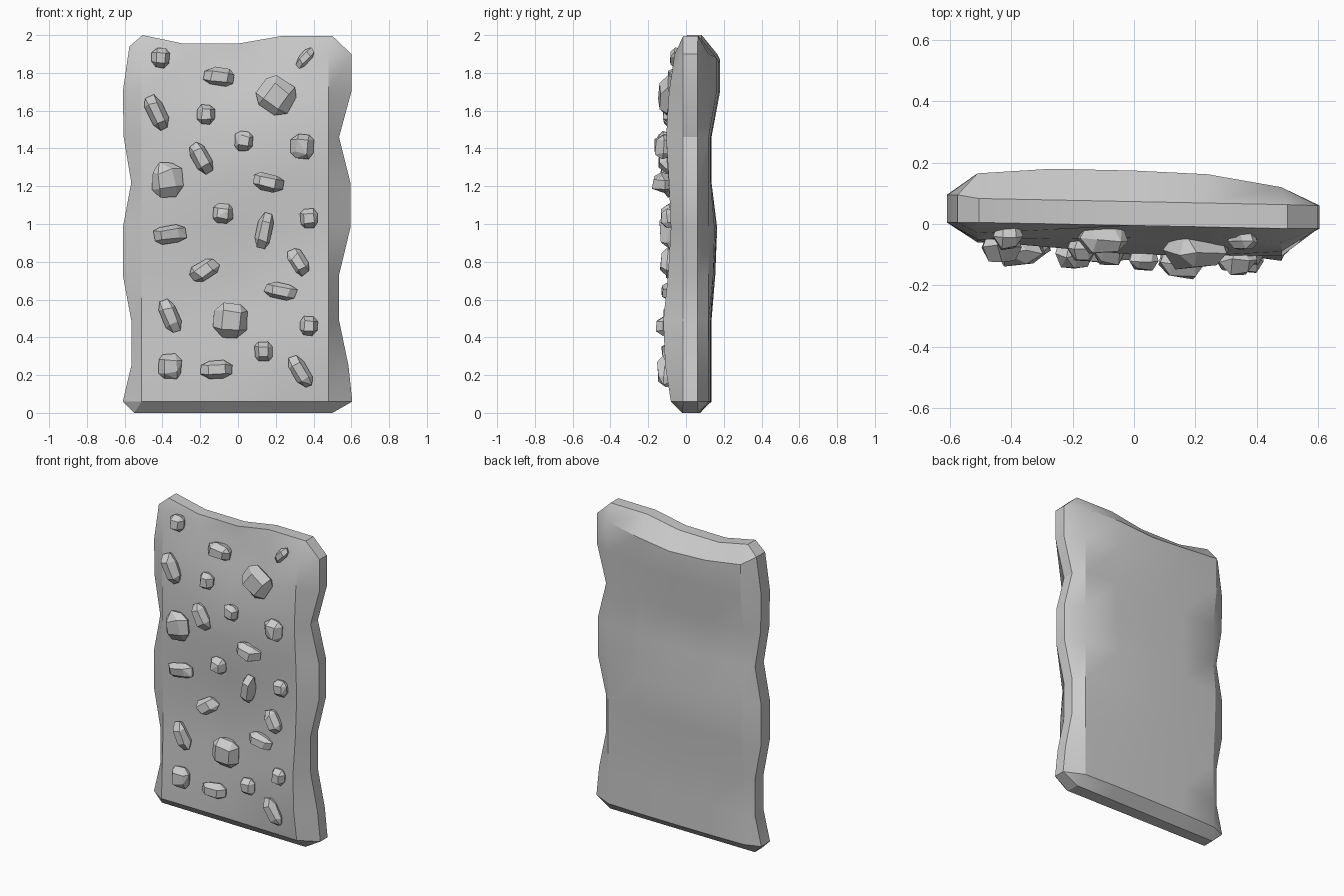
import bpy, bmesh, math, random
from mathutils import Vector, Matrix

if "Cube" in bpy.data.objects:
    bpy.data.objects.remove(bpy.data.objects["Cube"])

random.seed(4)

# Slab profile tables: columns across, rows up
XS = [-0.51, -0.27, 0.0, 0.24, 0.48]
ZS = [0.06, 0.25, 0.49, 0.73, 0.98, 1.22, 1.46, 1.70, 1.90]
LEFT = [-0.61, -0.565, -0.565, -0.61, -0.61, -0.565, -0.605, -0.61, -0.575]
RIGHT = [0.605, 0.585, 0.535, 0.535, 0.595, 0.595, 0.535, 0.60, 0.60]
BACK = [0.135, 0.135, 0.135, 0.155, 0.165, 0.135, 0.135, 0.18, 0.18]
BACK_W = [0.75, 1.0, 0.9, 0.7, 0.0]
FRONT_L = [-0.06, -0.055, -0.045, -0.045, -0.055, -0.055, -0.055, -0.05, -0.03]
FRONT_M = [-0.065, -0.065, -0.045, -0.035, -0.07, -0.095, -0.10, -0.045, -0.005]
FRONT_R = [-0.08, -0.11, -0.12, -0.095, -0.08, -0.09, -0.105, -0.09, -0.06]
TOP_Z = [2.0, 1.955, 1.955, 1.995, 1.995]
TOP_DIP = [0.0, -0.03, -0.045, -0.02, 0.0]


def front_row(i, x):
    if x < 0:
        t = (x + 0.51) / 0.51
        return FRONT_L[i] * (1 - t) + FRONT_M[i] * t
    t = x / 0.48
    return FRONT_M[i] * (1 - t) + FRONT_R[i] * t


def front_y(x, z):
    i = max(j for j in range(len(ZS) - 1) if ZS[j] <= z)
    t = (z - ZS[i]) / (ZS[i + 1] - ZS[i])
    return front_row(i, x) * (1 - t) + front_row(i + 1, x) * t


def finish(bm, name):
    bmesh.ops.recalc_face_normals(bm, faces=bm.faces[:])
    me = bpy.data.meshes.new(name)
    bm.to_mesh(me)
    bm.free()
    ob = bpy.data.objects.new(name, me)
    bpy.context.collection.objects.link(ob)
    return ob


# Cap ring: the side points collapse onto the corners
def cap_ring(xs, zs, yf, yb):
    f = [(x, yf(x), z) for x, z in zip(xs, zs)]
    b = [(x, yb(x), z) for x, z in zip(xs, zs)][::-1]
    return f + [f[-1], b[0]] + b + [b[-1], f[0]]


# Wall slab: stacked 14-point rings with chamfered edges
rings = [cap_ring([-0.55, -0.27, 0, 0.24, 0.5], [0] * 5,
                  lambda x: -0.01 - 0.02 * x, lambda x: 0.07 - 0.01 * x)]
for i, z in enumerate(ZS):
    last = i == len(ZS) - 1
    zl = 1.94 if last else z
    zs = [z + d * last for d in TOP_DIP]
    front = [(x, front_row(i, x), h) for x, h in zip(XS, zs)]
    back = [(x, 0.12 + (BACK[i] - 0.12) * w, h)
            for x, w, h in zip(XS, BACK_W, zs)][::-1]
    rings.append(front + [(RIGHT[i], -0.015, z), (RIGHT[i], 0.06, z)] + back
                 + [(LEFT[i], 0.095, zl), (LEFT[i], 0.005, zl)])
rings.append(cap_ring([-0.505, -0.29, 0, 0.23, 0.5], TOP_Z,
                      lambda x: -0.005 - 0.02 * x, lambda x: 0.073 - 0.02 * x))

bm = bmesh.new()
vr = [[bm.verts.new(p) for p in r] for r in rings]
for a, b in zip(vr, vr[1:]):
    for k in range(14):
        n = (k + 1) % 14
        bm.faces.new((a[k], a[n], b[n], b[k]))
for r in (vr[0], vr[-1]):
    for k in range(4):
        bm.faces.new((r[k], r[k + 1], r[10 - k], r[11 - k]))
bmesh.ops.remove_doubles(bm, verts=bm.verts[:], dist=0.0005)
slab = finish(bm, "wall_slab")
bpy.context.view_layer.objects.active = slab
slab.select_set(True)
bpy.ops.object.shade_smooth_by_angle(angle=math.radians(25))
slab.select_set(False)

# Stone holds: x, z, length, width, tilt in degrees
HOLDS = [
    (-.41, 1.88, .11, .10, 90), (.355, 1.88, .13, .06, 50), (-.10, 1.78, .17, .10, -5),
    (.20, 1.68, .21, .20, -30), (-.43, 1.59, .20, .10, -65), (-.17, 1.58, .10, .11, 0),
    (.03, 1.44, .10, .11, 0), (-.195, 1.35, .18, .10, -60), (.34, 1.41, .13, .14, 0),
    (-.375, 1.235, .17, .19, 0), (.16, 1.22, .175, .10, -15), (-.08, 1.055, .11, .11, 0),
    (.375, 1.03, .10, .11, 0), (.14, .96, .20, .09, 80), (-.36, .945, .185, .10, 8),
    (.32, .80, .16, .09, -60), (-.18, .755, .17, .10, 30), (.225, .645, .18, .09, -10),
    (-.36, .515, .19, .10, -65), (-.04, .49, .19, .20, 0), (.375, .46, .10, .11, 0),
    (-.36, .245, .13, .14, 0), (.135, .325, .10, .11, 0), (-.115, .23, .18, .10, 5),
    (.33, .22, .19, .09, -60)]


# A hold is the convex hull of three jittered rings, squared off and flat shaded
def hold(x, z, length, width, tilt, n):
    out = 0.03 if width < 0.07 else 0.05 + 0.12 * (length - 0.1) + 0.1 * (width - 0.1)
    if n == 10:
        out = 0.08
    base = front_y(x, z)
    rot = Matrix.Rotation(-math.radians(tilt), 3, 'Y')
    square = lambda v: math.copysign(abs(v) ** 0.75, v)
    bm = bmesh.new()
    phase = random.uniform(0.35, 0.65)
    for depth, radius, sides in ((0.03, 0.75, 6), (-0.35 * out, 1.0, 8), (-out, 0.64, 4)):
        for k in range(sides):
            a = 2 * math.pi * (k + phase + random.uniform(-.15, .15)) / sides
            r = radius * random.uniform(0.93, 1.04)
            p = Vector((r * length / 2 * square(math.cos(a)), 0,
                        r * width / 2 * square(math.sin(a))))
            y = depth + random.uniform(-0.14, 0.14) * out
            bm.verts.new(rot @ p + Vector((x, base + y, z)))
    res = bmesh.ops.convex_hull(bm, input=bm.verts[:])
    inner = list({v for v in res["geom_interior"] if isinstance(v, bmesh.types.BMVert)})
    if inner:
        bmesh.ops.delete(bm, geom=inner, context='VERTS')
    bmesh.ops.dissolve_limit(bm, angle_limit=math.radians(18),
                             verts=bm.verts[:], edges=bm.edges[:])
    finish(bm, f"stone_hold_{n + 1}")


for n, h in enumerate(HOLDS):
    hold(*h, n)
